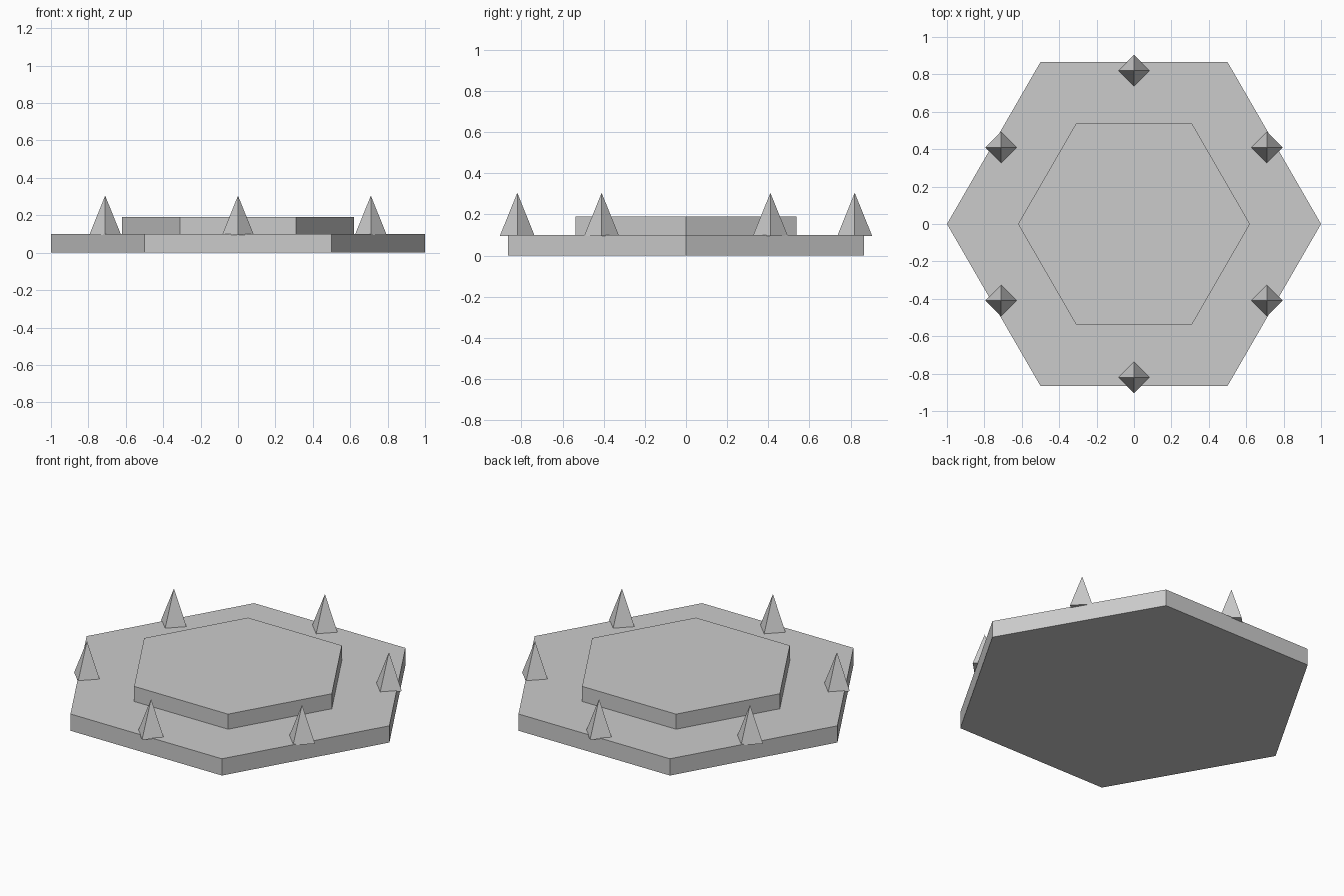
import bpy
from math import cos, sin, radians

if "Cube" in bpy.data.objects:
    bpy.data.objects.remove(bpy.data.objects["Cube"])


def prism(name, sides, r_bottom, r_top, z0, z1, x=0, y=0):
    """Flat-faced prism or pyramid with a corner pointing along +x."""
    bpy.ops.mesh.primitive_cone_add(
        vertices=sides, radius1=r_bottom, radius2=r_top, depth=z1 - z0,
        location=(x, y, (z0 + z1) / 2))
    obj = bpy.context.object
    obj.name = name
    # the primitive starts its first corner on the y axis
    if sides == 6:
        obj.rotation_euler.z = radians(30)
    return obj


# Hexagonal slab and the raised platform on it
prism("base_slab", 6, 1.0, 1.0, 0.0, 0.1)
prism("raised_platform", 6, 0.62, 0.62, 0.1, 0.19)

# Four-sided spikes at the middle of each slab edge
for i in range(6):
    a = radians(30 + 60 * i)
    prism(f"spike_{i + 1}", 4, 0.085, 0, 0.095, 0.305,
          0.82 * cos(a), 0.82 * sin(a))
